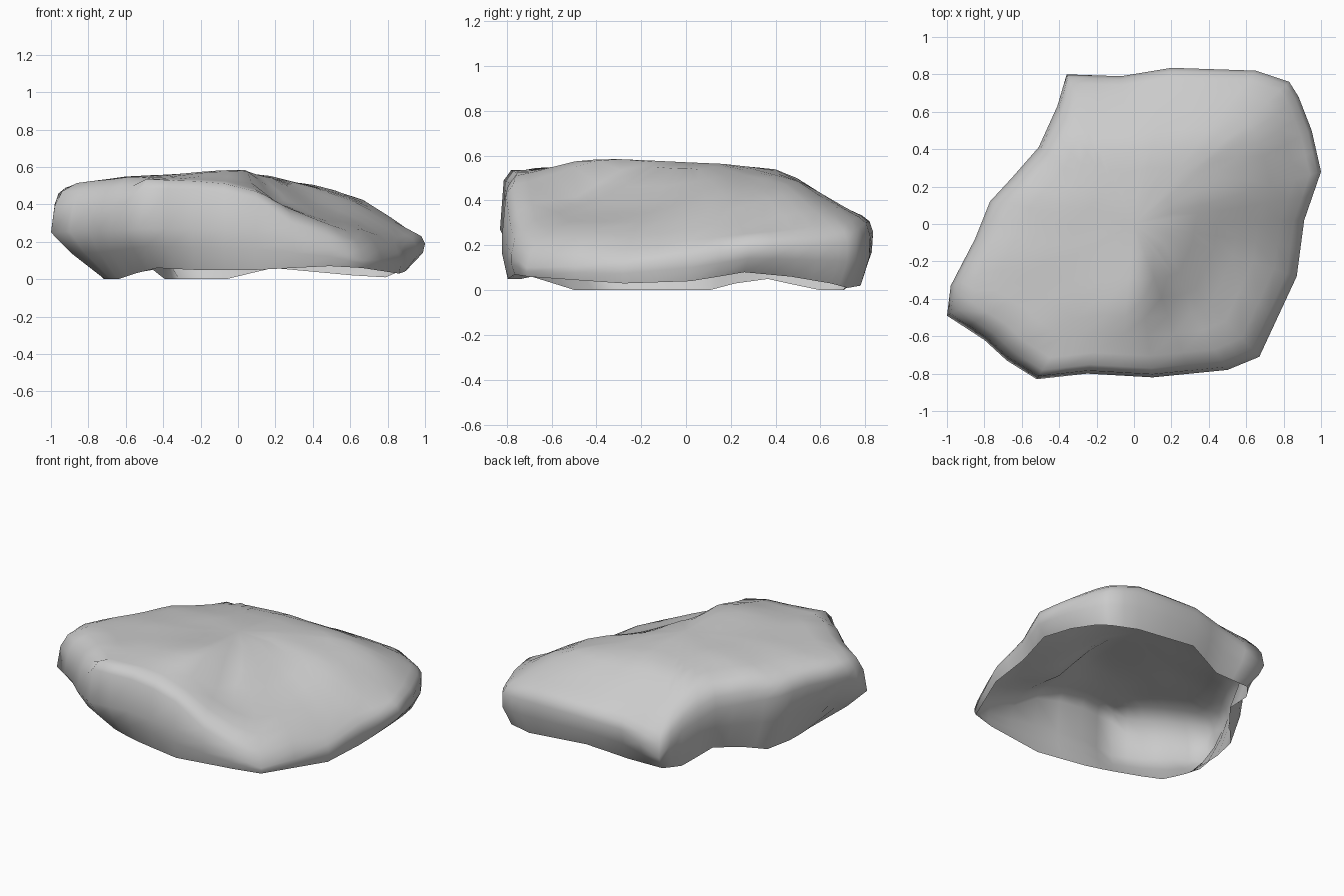
import bpy, bmesh
from mathutils import Vector, noise

# Outline columns: x, y, waist height, rim scale, rim height
OUTLINE = [
    (1.00, .28, .19, .93, .08), (.95, .50, .20, .94, .06), (.88, .68, .21, .95, .03),
    (.83, .76, .22, .95, .01), (.65, .82, .25, .95, .02), (.20, .835, .26, .94, .06),
    (-.07, .79, .23, .89, .00), (-.36, .80, .12, .87, .00), (-.41, .63, .25, .95, .00),
    (-.51, .41, .34, .89, .05), (-.65, .25, .36, .88, .03), (-.77, .12, .38, .88, .00),
    (-.85, -.08, .40, .84, .00), (-.98, -.33, .40, .73, .00), (-1.0, -.49, .25, .71, .00),
    (-.80, -.62, .26, .80, .00), (-.68, -.73, .26, .81, .03), (-.52, -.83, .27, .83, .06),
    (-.25, -.80, .27, .92, .05), (.10, -.82, .25, .97, .05), (.50, -.78, .16, .98, .07),
    (.67, -.71, .10, .99, .06), (.87, -.28, .11, .99, .03), (.91, .02, .15, .98, .04),
]

# Coarse height grid of the top: plateau on the left, lower slope front right
GX = (-.9, -.6, -.3, .04, .18, .4, .65, .9)
GY = (-.75, -.45, -.15, .15, .45, .75)
HEIGHTS = (
    (.48, .54, .53, .50, .42, .32, .20, .08),
    (.51, .55, .565, .59, .42, .34, .27, .12),
    (.50, .55, .56, .58, .535, .40, .30, .16),
    (.42, .52, .55, .565, .55, .50, .40, .25),
    (.32, .44, .51, .53, .52, .51, .44, .28),
    (.26, .27, .29, .33, .345, .35, .34, .27),
)


def cell(grid, v):
    v = min(max(v, grid[0]), grid[-1])
    i = max(k for k in range(len(grid) - 1) if v >= grid[k])
    return i, (v - grid[i]) / (grid[i + 1] - grid[i])


def top(x, y):
    (i, u), (j, v) = cell(GX, x), cell(GY, y)
    a = HEIGHTS[j][i] * (1 - u) + HEIGHTS[j][i + 1] * u
    b = HEIGHTS[j + 1][i] * (1 - u) + HEIGHTS[j + 1][i + 1] * u
    return a * (1 - v) + b * v + .006 * noise.noise(Vector((x * 4, y * 4, 0)))


# Double the outline columns
cols = []
for k, c in enumerate(OUTLINE):
    n = OUTLINE[(k + 1) % len(OUTLINE)]
    cols += [c, tuple((p + q) / 2 for p, q in zip(c, n))]

# Rings from the open rim, up the wall, over the shoulder and across the top
rings = []
for t in (0, .55, 1):
    bulge = .02 if 0 < t < 1 else 0
    rings.append([(x * s, y * s, rz + (zw - rz) * t) for x, y, zw, rs, rz in cols
                  for s in [min(1, rs + (1 - rs) * t + bulge)]])
for s, w in ((.98, .55), (.94, .85), (.86, 1), (.73, 1), (.61, 1), (.49, 1), (.36, 1), (.2, 1)):
    ring = []
    for x, y, zw, rs, rz in cols:
        # the front lip is steeper than the other edges
        lip = min(1, w * 1.5) if y < -.7 and -.6 < x < .3 else w
        ring.append((x * s, y * s, zw + (top(x * s, y * s) - zw) * lip))
    rings.append(ring)

bm = bmesh.new()
verts = [[bm.verts.new(p) for p in ring] for ring in rings]
N = len(cols)
for lo, hi in zip(verts, verts[1:]):
    for k in range(N):
        m = (k + 1) % N
        bm.faces.new((lo[k], lo[m], hi[m], hi[k]))
peak = bm.verts.new((0, 0, top(0, 0)))
for k in range(N):
    bm.faces.new((verts[-1][k], verts[-1][(k + 1) % N], peak))
for f in bm.faces:
    f.smooth = True

mesh = bpy.data.meshes.new("flat_rock")
bm.to_mesh(mesh)
bm.free()
rock = bpy.data.objects.new("flat_rock", mesh)
bpy.context.collection.objects.link(rock)
